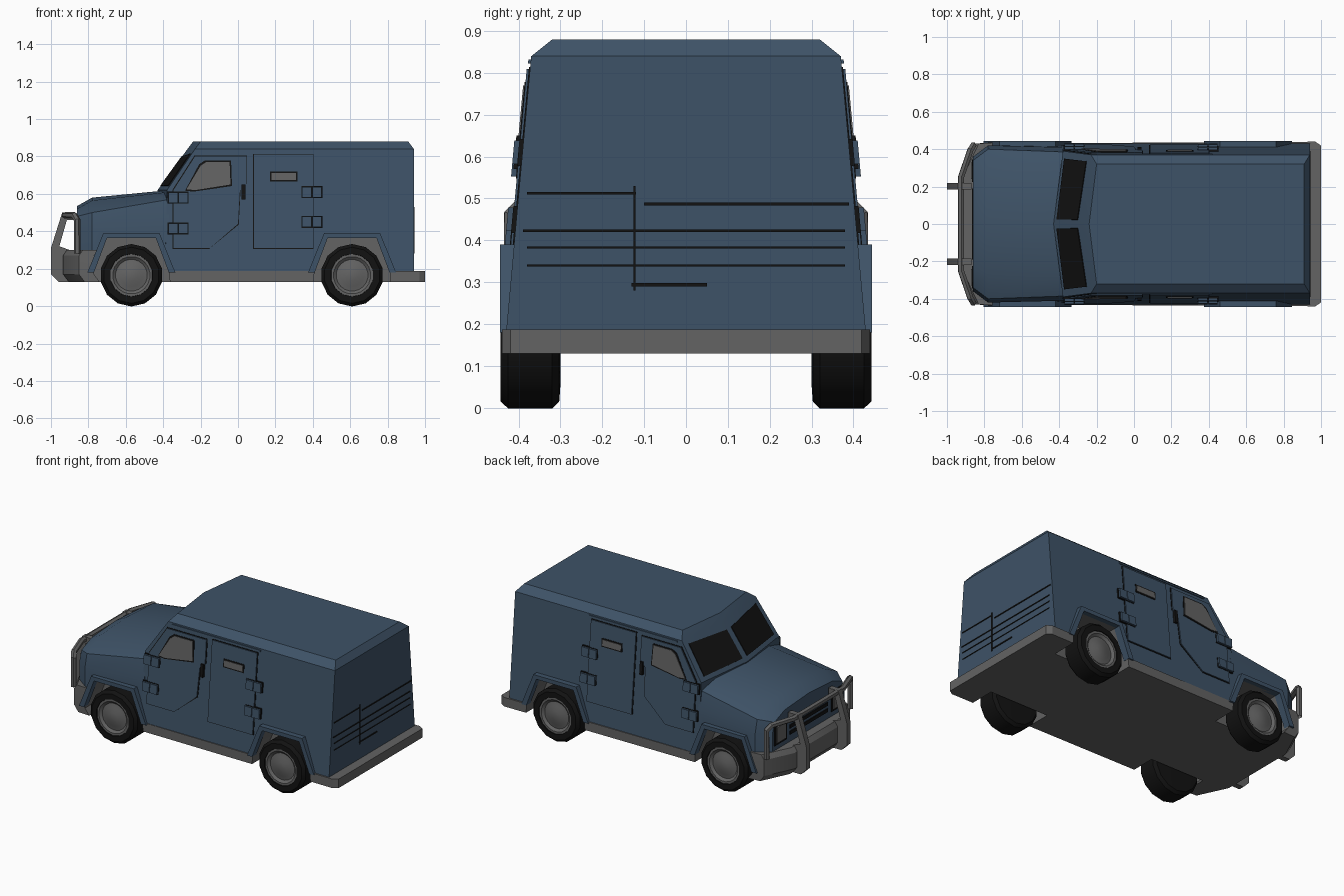
import bpy, bmesh, math
from mathutils import Vector

cube = bpy.data.objects.get("Cube")
if cube:
    bpy.data.objects.remove(cube)


def material(name, rgb):
    m = bpy.data.materials.new(name)
    m.use_nodes = True
    m.diffuse_color = (*rgb, 1)
    bsdf = m.node_tree.nodes["Principled BSDF"]
    bsdf.inputs["Base Color"].default_value = (*rgb, 1)
    bsdf.inputs["Roughness"].default_value = 0.7
    return m


BLUE = material("slate_blue_paint", (0.048, 0.085, 0.135))
GREY = material("mid_grey", (0.125, 0.125, 0.125))
BLACK = material("rubber_black", (0.006, 0.006, 0.006))


def finish(name, bm, *mats):
    bmesh.ops.recalc_face_normals(bm, faces=bm.faces)
    mesh = bpy.data.meshes.new(name)
    bm.to_mesh(mesh)
    bm.free()
    for m in mats:
        mesh.materials.append(m)
    ob = bpy.data.objects.new(name, mesh)
    bpy.context.collection.objects.link(ob)
    return ob


def loft(name, rings, *mats):
    """Skin a list of equal closed rings and cap both ends."""
    bm = bmesh.new()
    rows = [[bm.verts.new(p) for p in ring] for ring in rings]
    n = len(rows[0])
    for a, b in zip(rows, rows[1:]):
        for i in range(n):
            bm.faces.new((a[i], a[(i + 1) % n], b[(i + 1) % n], b[i]))
    bm.faces.new(rows[0])
    bm.faces.new(rows[-1])
    return finish(name, bm, *mats)


def side_y(z):
    """Half width of the sloping cabin side at a height."""
    return 0.41 - 0.091 * (z - 0.4)


def prism(name, pts, y0, y1, mat):
    """Extrude an x-z outline along y."""
    return loft(name, [[(x, y, z) for x, z in pts] for y in (y0, y1)], mat)


def side_plate(name, pts, out, mat, s):
    """Plate lying on the cabin side and standing out by a small amount."""
    return loft(name, [[(x, s * (side_y(z) + d), z) for x, z in pts] for d in (-0.01, out)], mat)


def box(name, lo, hi, mat):
    (x0, y0, z0), (x1, y1, z1) = lo, hi
    return prism(name, [(x0, z0), (x1, z0), (x1, z1), (x0, z1)], y0, y1, mat)


def rect(x0, x1, z0, z1):
    return [(x0, z0), (x1, z0), (x1, z1), (x0, z1)]


def grow(pts, d):
    cx = sum(p[0] for p in pts) / len(pts)
    cz = sum(p[1] for p in pts) / len(pts)
    return [(x + math.copysign(d, x - cx), z + math.copysign(d, z - cz)) for x, z in pts]


SIDES = ((1, "left"), (-1, "right"))     # the two long sides, +y and -y
AXLES = ((-0.57, "front"), (0.61, "rear"))

# Cabin and cargo box, stacked outlines with a slightly pointed windscreen
def cabin_ring(z, nose, corner, tail, w):
    return [(nose, 0, z), (corner, w, z), (tail, w, z), (tail, -w, z), (corner, -w, z)]

cabin = loft("cabin_box", [
    cabin_ring(0.16, -0.42, -0.39, 0.94, side_y(0.16)),
    cabin_ring(0.62, -0.43, -0.38, 0.94, side_y(0.62)),
    cabin_ring(0.84, -0.27, -0.23, 0.94, side_y(0.84)),
    cabin_ring(0.88, -0.24, -0.20, 0.91, 0.32)], BLUE, GREY)

# Bonnet and nose, cross sections along x
def nose_ring(x, half):
    return [(x, y, z) for y, z in half] + [(x, -y, z) for y, z in reversed(half) if y]

hood = loft("bonnet", [
    nose_ring(-0.37, [(0.42, 0.17), (0.41, 0.45), (0.385, 0.57), (0.27, 0.61), (0, 0.62)]),
    nose_ring(-0.78, [(0.42, 0.17), (0.42, 0.42), (0.40, 0.50), (0.27, 0.565), (0, 0.58)]),
    nose_ring(-0.86, [(0.36, 0.17), (0.36, 0.42), (0.34, 0.48), (0.24, 0.52), (0, 0.535)])],
    BLUE, GREY)

# Floor slab with side skirts and rear step
floor_outline = [(-0.78, 0.43), (0.97, 0.44), (1.0, 0.42)]
floor_outline += [(x, -y) for x, y in reversed(floor_outline)]
floor = loft("floor_and_skirts", [[(x, y, z) for x, y in floor_outline] for z in (0.13, 0.187)],
             GREY, GREY)

# Wheel openings cut from the hull, grey inside
arch = [(-0.21, 0.08), (-0.20, 0.2), (-0.13, 0.365)]
arch += [(-u, z) for u, z in reversed(arch)]
lip = [(-0.235, 0.18), (-0.15, 0.39), (0.15, 0.39), (0.235, 0.18),
       (0.20, 0.18), (0.13, 0.365), (-0.13, 0.365), (-0.20, 0.18)]
cutters = []
for cx, end in AXLES:
    for s, side in SIDES:
        c = prism("arch_cutter", [(cx + u, z) for u, z in arch], s * 0.28, s * 0.6, BLUE)
        c.data.materials.append(GREY)
        for f in c.data.polygons:
            f.material_index = 1
        c.hide_render = True
        cutters.append(c)
        prism(f"{end}_{side}_fender_lip", [(cx + u, z) for u, z in lip], s * 0.40, s * 0.445, BLUE)
for ob in (cabin, hood, floor):
    for c in cutters:
        mod = ob.modifiers.new("arch", 'BOOLEAN')
        mod.object, mod.operation, mod.solver = c, 'DIFFERENCE', 'EXACT'
    bpy.context.view_layer.update()
    cut = bpy.data.meshes.new_from_object(ob.evaluated_get(bpy.context.evaluated_depsgraph_get()))
    ob.modifiers.clear()
    ob.data = cut
for c in cutters:
    bpy.data.objects.remove(c)

# Wheels: turned tyre and hub profiles of (radius, y)
def turned(name, profile, cx, s, mat, n=14):
    ang = [2 * math.pi * (i + 0.5) / n for i in range(n)]
    return loft(name, [[(cx + r * math.cos(a), s * y, 0.165 + r * math.sin(a)) for a in ang]
                       for r, y in profile], mat)

tyre = [(0.11, 0.30), (0.15, 0.303), (0.167, 0.32), (0.167, 0.425), (0.15, 0.443), (0.115, 0.443), (0.11, 0.42)]
hub = [(0.115, 0.41), (0.115, 0.438), (0.10, 0.438), (0.085, 0.425), (0.06, 0.43), (0.03, 0.44)]
for cx, end in AXLES:
    for s, side in SIDES:
        turned(f"{end}_{side}_tyre", tyre, cx, s, BLACK)
        turned(f"{end}_{side}_hub", hub, cx, s, GREY, 20)

# Doors, windows, hinges and handles on both sides
front_door = [(-0.345, 0.31), (-0.15, 0.31), (0, 0.44), (0.01, 0.62),
              (0.045, 0.65), (0.045, 0.80), (-0.23, 0.80), (-0.345, 0.62)]
front_window = [(-0.275, 0.625), (-0.23, 0.62), (-0.04, 0.65), (-0.045, 0.77), (-0.17, 0.77), (-0.2, 0.75)]
rear_door = rect(0.085, 0.40, 0.31, 0.81)
rear_window = rect(0.18, 0.31, 0.675, 0.712)
for s, side in SIDES:
    for name, door, window in (("front", front_door, front_window), ("rear", rear_door, rear_window)):
        side_plate(f"{side}_{name}_door_seam", grow(door, 0.004), 0.003, BLACK, s)
        side_plate(f"{side}_{name}_door", door, 0.008, BLUE, s)
        side_plate(f"{side}_{name}_window_frame", grow(window, 0.008), 0.010, BLACK, s)
        side_plate(f"{side}_{name}_window", window, 0.013, GREY, s)
    for x, z in ((-0.32, 0.58), (-0.32, 0.415), (0.395, 0.61), (0.395, 0.45)):
        side_plate(f"{side}_hinge_shadow", rect(x - 0.056, x + 0.056, z - 0.032, z + 0.032), 0.010, BLACK, s)
        for dx in (-0.027, 0.027):
            side_plate(f"{side}_hinge", rect(x + dx - 0.025, x + dx + 0.025, z - 0.028, z + 0.028), 0.022, BLUE, s)
    side_plate(f"{side}_handle", rect(0.02, 0.04, 0.57, 0.65), 0.018, BLACK, s)
    side_plate(f"{side}_gutter", rect(-0.2, 0.42, 0.822, 0.832), 0.006, BLUE, s)

# Split windscreen panes lying on the sloped front
for s, side in SIDES:
    low = Vector((-0.43, 0, 0.62)), Vector((-0.38, s * side_y(0.62), 0.62))
    top = Vector((-0.27, 0, 0.84)), Vector((-0.23, s * side_y(0.84), 0.84))
    normal = Vector((-0.8, 0.1 * s, 0.58)).normalized()
    pane = [low[0].lerp(low[1], u).lerp(top[0].lerp(top[1], u), v)
            for u, v in ((0.06, 0.1), (0.9, 0.1), (0.9, 0.88), (0.06, 0.8))]
    loft(f"{side}_windscreen", [[p + normal * d for p in pane] for d in (-0.004, 0.005)], BLACK)

# Front bumper, guard uprights and guard rail
bumper = [(-0.77, 0.435), (-0.85, 0.43), (-0.935, 0.25)]
bumper += [(x, -y) for x, y in reversed(bumper)]
loft("front_bumper", [[(x + dx, y, z) for x, y in bumper]
                      for dx, z in ((0.03, 0.13), (0, 0.17), (0, 0.27), (0.02, 0.30))], GREY)
for s, side in SIDES:
    prism(f"{side}_guard_upright", [(-1, 0.17), (-0.96, 0.13), (-0.90, 0.13), (-0.90, 0.30), (-0.955, 0.32),
                                    (-0.915, 0.46), (-0.87, 0.46), (-0.87, 0.5), (-0.94, 0.5), (-1, 0.31)],
          s * 0.185, s * 0.22, GREY)
    box(f"{side}_headlight_surround", (-0.865, s * 0.225, 0.33), (-0.80, s * 0.345, 0.46), BLACK)
    box(f"{side}_headlight", (-0.872, s * 0.24, 0.345), (-0.80, s * 0.33, 0.445), GREY)

rail_path = [(-0.86, 0.42, 0.28), (-0.86, 0.42, 0.46), (-0.875, 0.395, 0.485), (-0.925, 0.25, 0.485)]
rail_path += [(x, -y, z) for x, y, z in reversed(rail_path)]
curve = bpy.data.curves.new("guard_rail", 'CURVE')
curve.dimensions, curve.bevel_depth, curve.bevel_resolution = '3D', 0.018, 1
spline = curve.splines.new('POLY')
spline.points.add(len(rail_path) - 1)
for p, co in zip(spline.points, rail_path):
    p.co = (*co, 1)
curve.materials.append(GREY)
rail = bpy.data.objects.new("guard_rail_path", curve)
bpy.context.collection.objects.link(rail)
bpy.context.view_layer.update()
rail_mesh = bpy.data.meshes.new_from_object(rail.evaluated_get(bpy.context.evaluated_depsgraph_get()))
bpy.data.objects.remove(rail)
bpy.context.collection.objects.link(bpy.data.objects.new("guard_rail", rail_mesh))

# Grille slots
for i in range(3):
    z = 0.345 + i * 0.04
    box("grille_slot", (-0.865, -0.19, z), (-0.85, 0.19, z + 0.022), BLACK)

# Rear door seams and latch bar
for y0, y1, z, h in ((-0.38, -0.12, 0.51, 0.006), (-0.1, 0.39, 0.483, 0.007), (-0.39, 0.38, 0.42, 0.006),
                     (-0.38, 0.38, 0.38, 0.005), (-0.38, 0.38, 0.338, 0.004), (-0.13, 0.05, 0.29, 0.008)):
    box("rear_seam", (0.93, y0, z), (0.944, y1, z + h), BLACK)
box("rear_door_split", (0.93, -0.126, 0.28), (0.944, -0.121, 0.53), BLACK)

# Crisp edges with soft panels
for ob in bpy.context.scene.objects:
    ob.select_set(ob.type == 'MESH')
bpy.context.view_layer.objects.active = cabin
bpy.ops.object.shade_smooth_by_angle(angle=math.radians(30))
